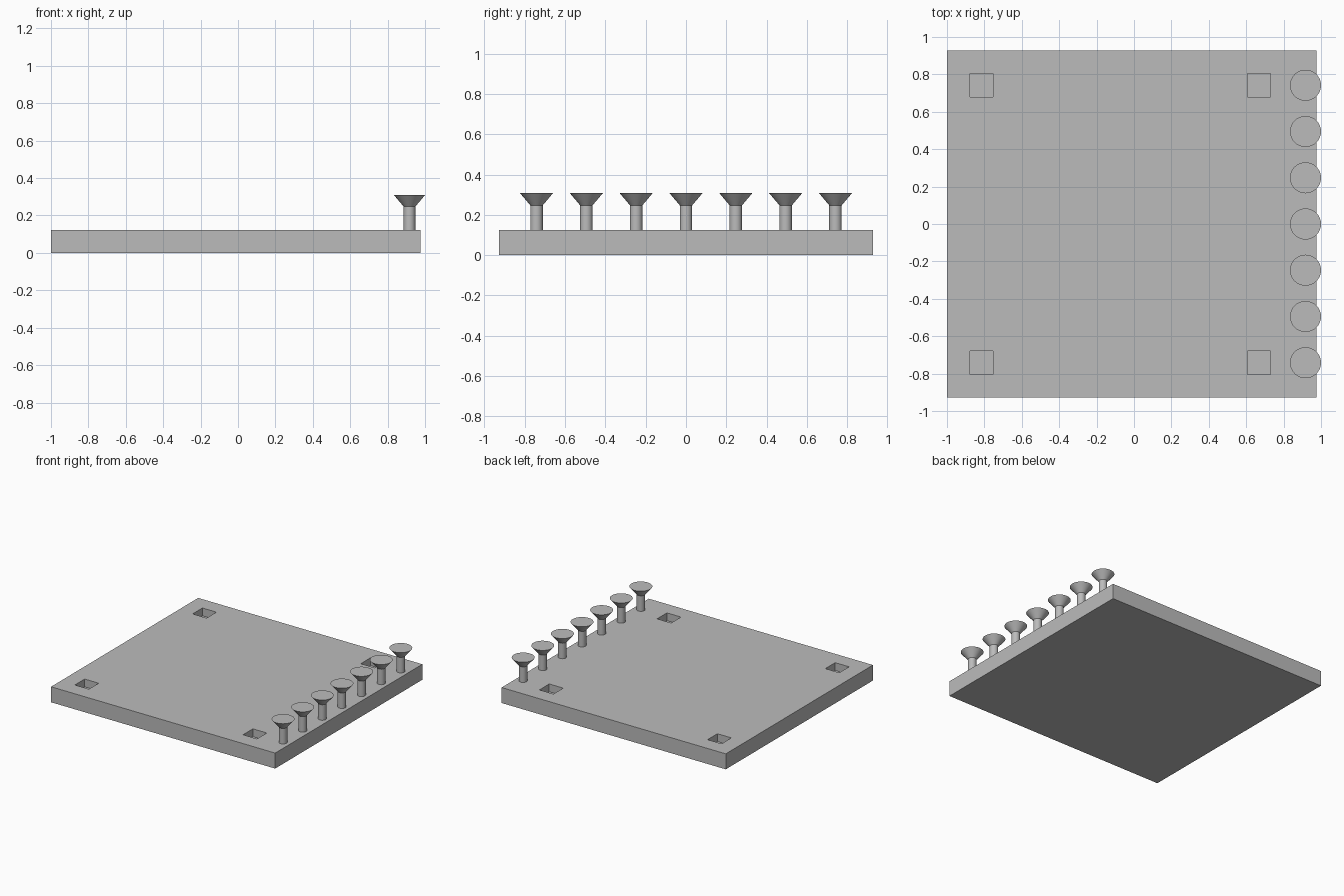
import bpy, bmesh
from math import cos, sin, tau, radians

cube = bpy.data.objects.get("Cube")
if cube:
    bpy.data.objects.remove(cube, do_unlink=True)

U = 0.1236          # basic module: board thickness and socket width
SEGMENTS = 32

grey = bpy.data.materials.new("plain grey")
grey.use_nodes = True
grey.diffuse_color = (0.5, 0.5, 0.5, 1)
grey.node_tree.nodes["Principled BSDF"].inputs["Base Color"].default_value = (0.5, 0.5, 0.5, 1)


def make_object(name, bm):
    bmesh.ops.recalc_face_normals(bm, faces=bm.faces)
    mesh = bpy.data.meshes.new(name)
    bm.to_mesh(mesh)
    bm.free()
    mesh.materials.append(grey)
    obj = bpy.data.objects.new(name, mesh)
    bpy.context.collection.objects.link(obj)
    return obj


# Board: a grid of cells, with four corner sockets sunk into the top
def build_board():
    x0, x1, y1 = -1, 0.977, 7.5 * U
    xs = [x0, x0 + U, x0 + 2 * U, x0 + 13 * U, x0 + 14 * U, x1]
    ys = [-y1, -6.5 * U, -5.5 * U, 5.5 * U, 6.5 * U, y1]
    bm = bmesh.new()
    grid = [[bm.verts.new((x, y, U)) for y in ys] for x in xs]
    sockets = []
    for i in range(5):
        for j in range(5):
            face = bm.faces.new((grid[i][j], grid[i + 1][j],
                                 grid[i + 1][j + 1], grid[i][j + 1]))
            if i in (1, 3) and j in (1, 3):
                sockets.append(face)
    # Outer walls and underside
    rim = ([grid[i][0] for i in range(5)] + [grid[5][j] for j in range(5)]
           + [grid[i][5] for i in range(5, 0, -1)] + [grid[0][j] for j in range(5, 0, -1)])
    base = [bm.verts.new((v.co.x, v.co.y, 0)) for v in rim]
    for k in range(len(rim)):
        n = (k + 1) % len(rim)
        bm.faces.new((base[k], base[n], rim[n], rim[k]))
    bm.faces.new(base[::-1])
    # Sink the sockets
    for face in sockets:
        floor = bmesh.ops.extrude_discrete_faces(bm, faces=[face])["faces"][0]
        bmesh.ops.translate(bm, verts=floor.verts, vec=(0, 0, -U / 2))
    bmesh.ops.remove_doubles(bm, verts=bm.verts, dist=0.0001)
    # Merge the coplanar cells
    bmesh.ops.dissolve_limit(bm, angle_limit=radians(1), verts=bm.verts, edges=bm.edges)
    return make_object("board", bm)


# Peg: a round stem that flares into a flat-topped head
def build_peg(name, x, y):
    profile = [(U / 4, U), (U / 4, 2 * U), (0.083, 2.5 * U)]
    bm = bmesh.new()
    rings = [[bm.verts.new((x + r * cos(tau * k / SEGMENTS),
                            y + r * sin(tau * k / SEGMENTS), z))
              for k in range(SEGMENTS)] for r, z in profile]
    for low, high in zip(rings, rings[1:]):
        for k in range(SEGMENTS):
            n = (k + 1) % SEGMENTS
            bm.faces.new((low[k], low[n], high[n], high[k]))
    bm.faces.new(rings[0][::-1])
    bm.faces.new(rings[-1])
    return make_object(name, bm)


build_board()
pegs = [build_peg(f"peg_{i + 1}", 0.917, (i - 3) * 2 * U) for i in range(7)]

# Smooth the round sides and keep the rims sharp
bpy.ops.object.select_all(action='DESELECT')
for peg in pegs:
    peg.select_set(True)
bpy.context.view_layer.objects.active = pegs[0]
bpy.ops.object.shade_smooth_by_angle(angle=radians(30))
